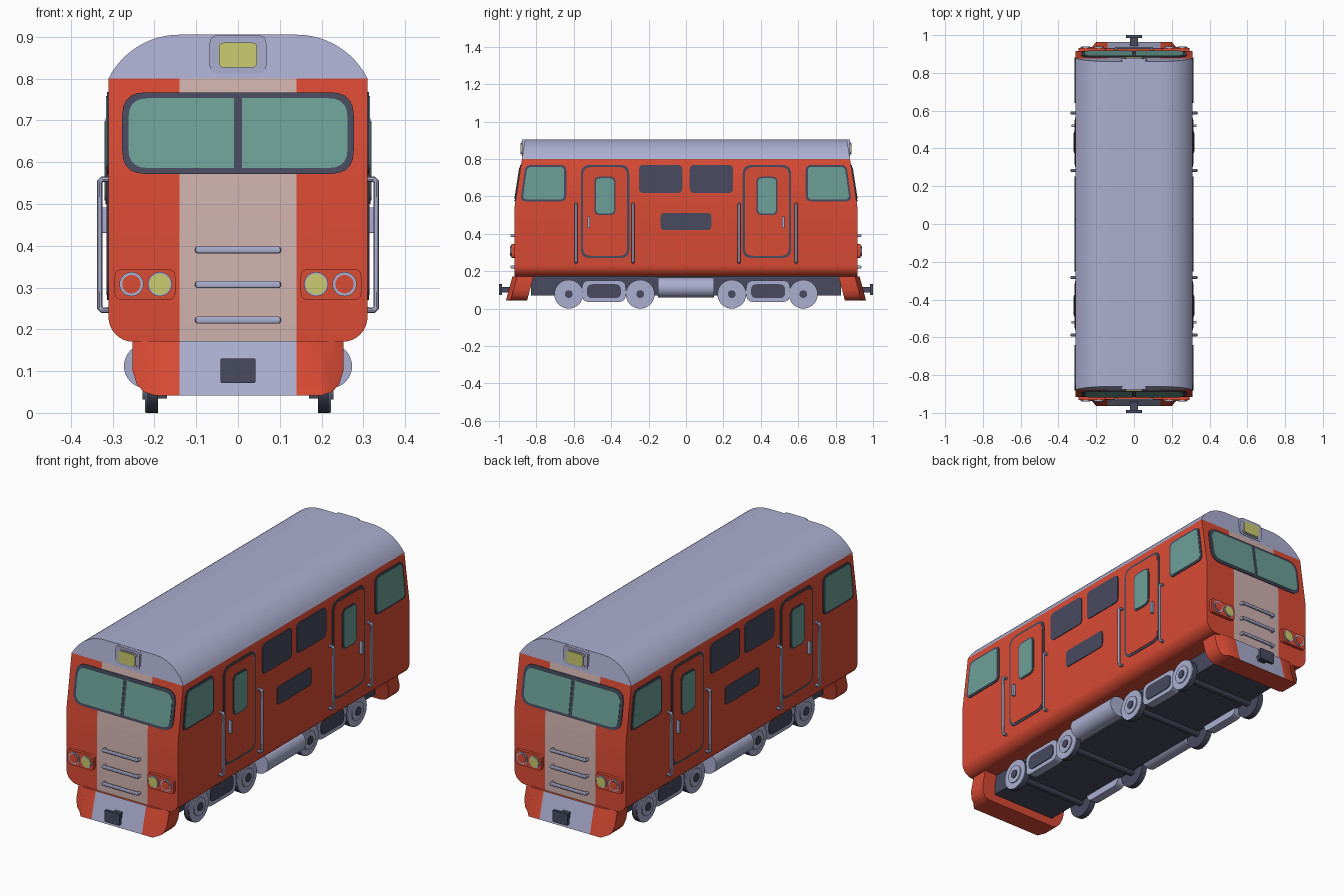
import bpy, bmesh, math
from mathutils import Vector

if "Cube" in bpy.data.objects:
    bpy.data.objects.remove(bpy.data.objects["Cube"])


def material(name, rgb):
    m = bpy.data.materials.new(name)
    m.diffuse_color = (*rgb, 1)
    m.use_nodes = True
    m.node_tree.nodes["Principled BSDF"].inputs["Base Color"].default_value = m.diffuse_color
    return m


RED = material("red_paint", (0.70, 0.07, 0.035))
GREY = material("blue_grey", (0.41, 0.43, 0.63))
BEIGE = material("pale_beige", (0.62, 0.44, 0.42))
GLASS = material("teal_glass", (0.15, 0.35, 0.31))
DARK = material("dark_slate", (0.065, 0.07, 0.115))
YELLOW = material("lamp_yellow", (0.60, 0.60, 0.16))


def y_end(z):
    """Distance of the end wall: upright below, leaning back above."""
    return 0.917 - 0.154 * max(0, z - 0.54)


# Mappings from a flat outline (u, v) and depth d to space
END = lambda u, v, d: (u, -(y_end(v) + d), v)
SIDE = lambda u, v, d: (0.31 + d, u, v)
ACROSS = lambda u, v, d: (d, u, v)
ALONG = lambda u, v, d: (u, -d, v)


def rounded(pts, r, n=5):
    out = []
    for i, p in enumerate(pts):
        p, a, b = Vector(p), Vector(pts[i - 1]), Vector(pts[(i + 1) % len(pts)])
        s, e = p + (a - p).normalized() * r, p + (b - p).normalized() * r
        for k in range(n + 1):
            t = k / n
            out.append(s * (1 - t) ** 2 + p * 2 * t * (1 - t) + e * t * t)
    return out


def rect(u0, u1, v0, v1, r=0):
    pts = [(u0, v0), (u1, v0), (u1, v1), (u0, v1)]
    return rounded(pts, r) if r else pts


def circle(u, v, r, n=32):
    return [(u + r * math.cos(k * math.tau / n), v + r * math.sin(k * math.tau / n)) for k in range(n)]


def add_mirror(ob, mirror):
    if mirror:
        m = ob.modifiers.new("Mirror", "MIRROR")
        m.use_axis = ("x" in mirror, "y" in mirror, False)
        m.use_mirror_merge = False


def finish(name, bm, mats, mirror=""):
    bmesh.ops.recalc_face_normals(bm, faces=bm.faces)
    me = bpy.data.meshes.new(name)
    bm.to_mesh(me)
    bm.free()
    ob = bpy.data.objects.new(name, me)
    bpy.context.collection.objects.link(ob)
    for m in mats:
        me.materials.append(m)
    add_mirror(ob, mirror)
    return ob


def prism_mesh(pts, fn, d0, d1):
    bm = bmesh.new()
    a = [bm.verts.new(fn(u, v, d0)) for u, v in pts]
    b = [bm.verts.new(fn(u, v, d1)) for u, v in pts]
    bm.faces.new(a)
    bm.faces.new(b[::-1])
    for i in range(len(a)):
        bm.faces.new((a[i - 1], a[i], b[i], b[i - 1]))
    return bm


def prism(name, pts, fn, d0, d1, mat, mirror=""):
    return finish(name, prism_mesh(pts, fn, d0, d1), [mat], mirror)


def cut(bm, co, no):
    bmesh.ops.bisect_plane(bm, geom=bm.verts[:] + bm.edges[:] + bm.faces[:], plane_co=co, plane_no=no)


def tube(name, pts, r, mirror):
    cu = bpy.data.curves.new(name, "CURVE")
    cu.dimensions = "3D"
    cu.bevel_depth, cu.bevel_resolution, cu.use_fill_caps = r, 3, True
    sp = cu.splines.new("POLY")
    sp.points.add(len(pts) - 1)
    for p, c in zip(sp.points, pts):
        p.co = (*c, 1)
    cu.materials.append(GREY)
    tmp = bpy.data.objects.new(name, cu)
    bpy.context.collection.objects.link(tmp)
    bpy.context.view_layer.update()
    me = bpy.data.meshes.new_from_object(tmp.evaluated_get(bpy.context.evaluated_depsgraph_get()))
    bpy.data.objects.remove(tmp)
    ob = bpy.data.objects.new(name, me)
    bpy.context.collection.objects.link(ob)
    add_mirror(ob, mirror)


# Body shell: rounded underside, upright walls, arched roof, leaning ends
half = [(0.25 + 0.06 * math.sin(a), 0.23 - 0.06 * math.cos(a)) for a in [k * math.pi / 16 for k in range(9)]]
half += [(0.14 + 0.19 * math.sin(a), 0.715 + 0.19 * math.cos(a)) for a in [math.radians(63.5 * (1 - k / 12)) for k in range(13)]]
bm = prism_mesh(half + [(-x, z) for x, z in half[::-1]], ALONG, -1, 1)
for z in (0.54, 0.80):
    cut(bm, (0, 0, z), (0, 0, 1))
for x in (-0.14, 0.14):
    cut(bm, (x, 0, 0), (1, 0, 0))
for v in bm.verts:
    v.co.y = math.copysign(y_end(v.co.z), v.co.y)
bmesh.ops.recalc_face_normals(bm, faces=bm.faces)
for f in bm.faces:
    c = f.calc_center_median()
    f.material_index = 1 if c.z > 0.8 else 2 if abs(f.normal.y) > 0.5 and abs(c.x) < 0.14 else 0
finish("body_shell", bm, [RED, GREY, BEIGE])

# End skirts: slanted red blocks with a grey centre front
half = [(0.20, 0.042), (0.225, 0.05), (0.242, 0.068), (0.252, 0.10), (0.252, 0.172)]
bm = prism_mesh(half + [(-x, z) for x, z in half[::-1]], ALONG, 0.85, 0.963)
for x in (-0.2, -0.14, 0.14, 0.2):
    cut(bm, (x, 0, 0), (1, 0, 0))
for v in bm.verts:
    if v.co.y < -0.9 and abs(v.co.x) > 0.205:
        v.co.y += 0.025
    v.co.y += 0.035 * (v.co.z - 0.042) / 0.13
bmesh.ops.recalc_face_normals(bm, faces=bm.faces)
for f in bm.faces:
    if f.normal.y < -0.7 and abs(f.calc_center_median().x) < 0.14:
        f.material_index = 1
finish("end_skirt", bm, [RED, GREY], "y")

# Couplers
prism("coupler_shaft", rect(-0.02, 0.02, 0.085, 0.115), ALONG, 0.92, 0.99, DARK, "y")
prism("coupler_plate", rect(-0.042, 0.042, 0.072, 0.13, 0.004), ALONG, 0.985, 1.0, DARK, "y")

# Windscreens with centre post
prism("windscreen_frame", rect(-0.277, 0.277, 0.572, 0.767, 0.055), END, -0.005, 0.005, DARK, "y")
prism("windscreen_glass", rect(0.009, 0.262, 0.586, 0.753, 0.001)[:6] + rounded(rect(-0.262, 0.262, 0.586, 0.753), 0.045)[6:18]
      + [(0.009, 0.753)], END, 0, 0.008, GLASS, "xy")

# Roof headlights
prism("roof_lamp_housing", rect(-0.068, 0.068, 0.812, 0.904, 0.022), ALONG, 0.80, 0.877, GREY, "y")
prism("roof_lamp_bezel", rect(-0.054, 0.054, 0.820, 0.892, 0.015), ALONG, 0.87, 0.880, GREY, "y")
prism("roof_lamp", rect(-0.046, 0.046, 0.826, 0.886, 0.014), ALONG, 0.87, 0.884, YELLOW, "y")

# Headlight clusters
prism("headlight_panel", rect(0.150, 0.295, 0.270, 0.344, 0.018), END, -0.01, 0.016, RED, "xy")
for x, lens, mat, name in ((0.187, 0.025, YELLOW, "headlight"), (0.255, 0.022, RED, "tail_light")):
    prism(name + "_ring", circle(x, 0.308, 0.029), END, 0, 0.020, GREY, "xy")
    prism(name + "_lens", circle(x, 0.308, lens), END, 0, 0.023, mat, "xy")

# Grab bars across the ends
for z in (0.39, 0.307, 0.222):
    y = -0.932
    tube("end_grab_bar", [(-0.095, -0.91, z), (-0.095, y, z), (0.095, y, z), (0.095, -0.91, z)], 0.009, "y")

# Cab side windows
cab = [(0.64, 0.573), (0.885, 0.573), (0.858, 0.768), (0.64, 0.768)]
glass = [(0.651, 0.583), (0.874, 0.583), (0.849, 0.758), (0.651, 0.758)]
prism("cab_window_frame", rounded(cab, 0.03), SIDE, -0.005, 0.004, DARK, "xy")
prism("cab_window_glass", rounded(glass, 0.025), SIDE, 0, 0.006, GLASS, "xy")

# Doors, each a dark seam plate under a red leaf with a window
prism("door_seam", rect(0.303, 0.562, 0.270, 0.768, 0.05), SIDE, -0.005, 0.003, DARK, "xy")
prism("door_leaf", rect(0.315, 0.550, 0.282, 0.756, 0.042), SIDE, 0, 0.005, RED, "xy")
prism("door_window_frame", rect(0.376, 0.490, 0.500, 0.705, 0.03), SIDE, 0, 0.007, DARK, "xy")
prism("door_window_glass", rect(0.384, 0.482, 0.508, 0.697, 0.025), SIDE, 0, 0.009, GLASS, "xy")
prism("door_handle", rect(0.513, 0.527, 0.430, 0.492, 0.004), SIDE, 0, 0.020, GREY, "xy")

# Dark side vents
prism("upper_vent", rect(0.02, 0.252, 0.618, 0.768, 0.025), SIDE, -0.005, 0.004, DARK, "xy")
prism("lower_vent", rect(-0.135, 0.135, 0.42, 0.51, 0.018), SIDE, -0.005, 0.004, DARK, "x")

# Handrails beside the doors
for y in (0.283, 0.588):
    tube("handrail", [(0.30, y, 0.246), (0.325, y, 0.246), (0.331, y, 0.252), (0.331, y, 0.553),
                      (0.325, y, 0.559), (0.30, y, 0.559)], 0.0075, "xy")

# Underframe, tanks, bogies and wheels
prism("underframe", rect(-0.83, 0.83, 0.070, 0.18), ACROSS, -0.18, 0.18, DARK)
prism("side_tank", circle(0.22, 0.112, 0.053), ALONG, -0.15, 0.15, GREY, "x")
prism("bogie_frame", rect(0.322, 0.556, 0.035, 0.15, 0.04), ACROSS, 0.17, 0.215, GREY, "xy")
prism("bogie_panel", rect(0.348, 0.530, 0.056, 0.130, 0.03), ACROSS, 0.21, 0.219, DARK, "xy")
for y in (0.245, 0.627):
    prism("axle", circle(y, 0.077, 0.022, 16), ACROSS, -0.2, 0.2, DARK, "y")
    prism("wheel_tread", circle(y, 0.077, 0.077, 40), ACROSS, 0.192, 0.219, DARK, "xy")
    prism("wheel_face", circle(y, 0.077, 0.076, 40), ACROSS, 0.21, 0.223, GREY, "xy")
    prism("wheel_boss", circle(y, 0.077, 0.045), ACROSS, 0.21, 0.228, GREY, "xy")
    prism("wheel_hub", circle(y, 0.077, 0.021, 20), ACROSS, 0.21, 0.232, DARK, "xy")

# Smooth curved faces, keep hard edges
for ob in bpy.context.scene.objects:
    ob.select_set(True)
    bpy.context.view_layer.objects.active = ob
bpy.ops.object.shade_smooth_by_angle(angle=math.radians(30))
